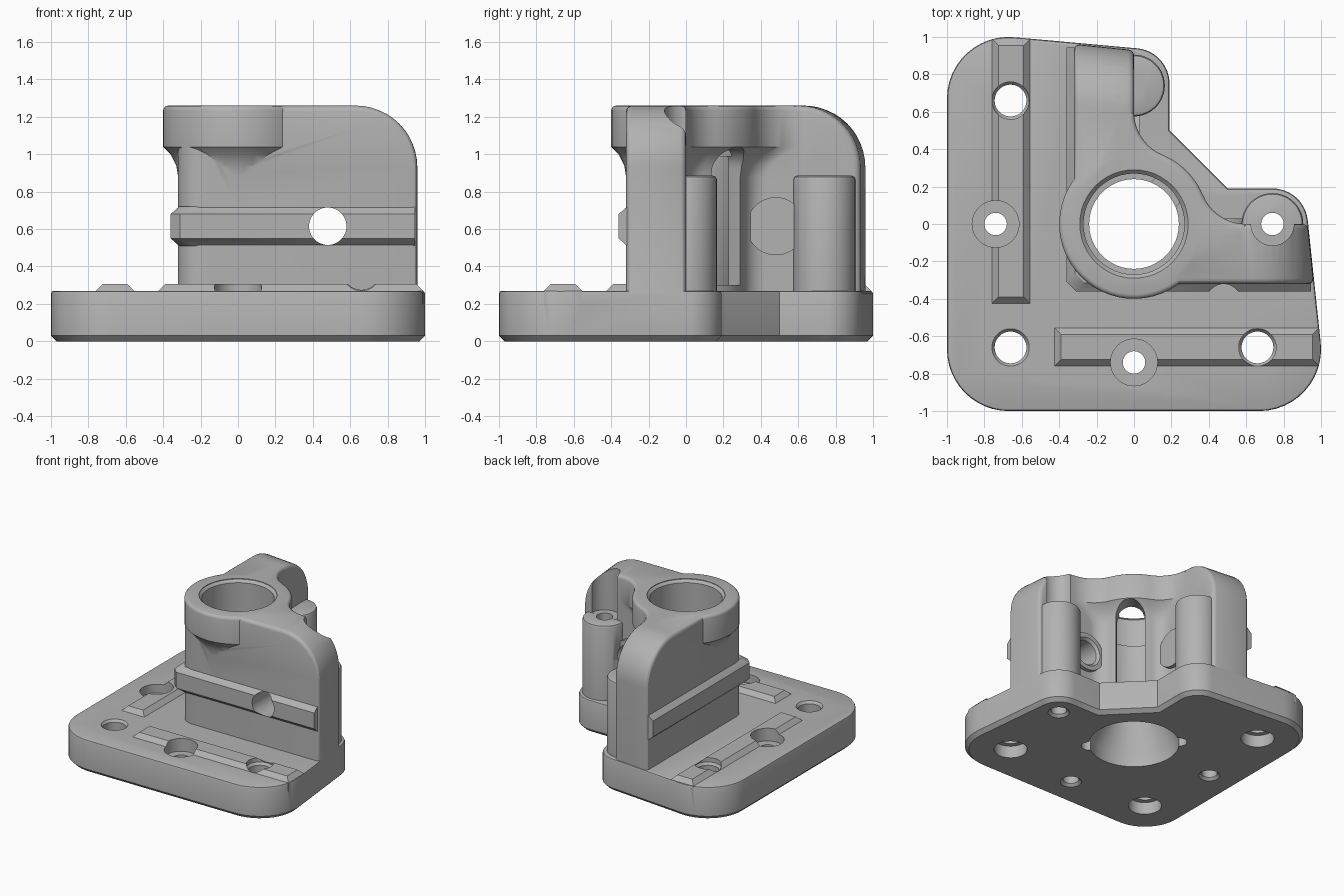
import bpy, bmesh
from math import sin, cos, pi, sqrt, atan2, asin, radians

if "Cube" in bpy.data.objects:
    bpy.data.objects.remove(bpy.data.objects["Cube"])

grey = bpy.data.materials.new("cast_grey")
grey.use_nodes = True
grey.diffuse_color = (0.45, 0.45, 0.45, 1)
grey.node_tree.nodes["Principled BSDF"].inputs["Base Color"].default_value = (0.45, 0.45, 0.45, 1)


def arc(cx, cy, r, a, b, n=12):
    angles = [radians(a + (b - a) * i / n) for i in range(n + 1)]
    return [(cx + r * cos(t), cy + r * sin(t)) for t in angles]


def flat(points, z):
    return [(x, y, z) for x, y in points]


def loft(name, rings, swap=False, bevels=()):
    """Skin rings into a closed solid; swap mirrors it across the x = y plane.
    Each bevel is (edge test, width, segments)."""
    bm = bmesh.new()
    loops = [[bm.verts.new(p) for p in ring] for ring in rings]
    for a, b in zip(loops, loops[1:]):
        for i in range(len(a)):
            j = (i + 1) % len(a)
            bm.faces.new((a[i], a[j], b[j], b[i]))
    bm.faces.new(loops[0])
    bm.faces.new(loops[-1])
    bmesh.ops.recalc_face_normals(bm, faces=bm.faces)
    for test, width, segments in bevels:
        bmesh.ops.bevel(bm, geom=[e for e in bm.edges if test(e)], offset=width,
                        segments=segments, profile=0.5, affect='EDGES')
    if swap:
        for v in bm.verts:
            v.co.x, v.co.y = v.co.y, v.co.x
    bmesh.ops.recalc_face_normals(bm, faces=bm.faces)
    mesh = bpy.data.meshes.new(name)
    bm.to_mesh(mesh)
    bm.free()
    mesh.materials.append(grey)
    ob = bpy.data.objects.new(name, mesh)
    bpy.context.collection.objects.link(ob)
    return ob


def turned(name, x, y, profile, swap=False, bevels=()):
    """Upright round solid from (radius, height) pairs."""
    return loft(name, [flat(arc(x, y, r, 0, 352.5, 47), z) for r, z in profile], swap, bevels)


def at_height(z):
    return lambda e: all(abs(v.co.z - z) < 1e-4 for v in e.verts)


def sharp(e):
    return e.calc_face_angle(0) > 1


def combine(body, parts, operation):
    for part in parts:
        mod = body.modifiers.new(part.name, 'BOOLEAN')
        mod.operation, mod.object, mod.solver = operation, part, 'EXACT'
        bpy.ops.object.modifier_apply(modifier=mod.name)
        bpy.data.objects.remove(part)


# Base plate
outline = (arc(-.67, -.67, .33, 180, 270) + arc(.67, -.67, .33, 270, 366)
           + arc(.74, 0, .19, 6, 90) + [(.5, .19), (.19, .5)]
           + arc(0, .75, .19, 0, 84) + arc(-.67, .67, .33, 84, 180))
body = loft("bearing_bracket", [flat(outline, 0), flat(outline, .27)],
            bevels=[(at_height(0), .03, 1), (at_height(.27), .015, 2)])
bpy.context.view_layer.objects.active = body
body.select_set(True)
solids, cutters = [], []


# Hub with fillets that run into both walls, widening near the top
def hub_section(R, f, z):
    c = sqrt((R + f) ** 2 - f * f)
    a = math_deg(atan2(f, c))
    d = math_deg(asin(.1 / R))
    pts = (arc(c, f, f, 270, 180 + a, 10) + arc(0, 0, R, a, 90 - a, 10)[1:]
           + arc(f, c, f, 270 - a, 180, 10)[1:] + [(-.1, c)]
           + arc(0, 0, R, 90 + d, 360 - d, 36) + [(c, -.1)])
    return flat(pts, z)


def math_deg(t):
    return t * 180 / pi


hub_steps = [(.32, .12, .2), (.32, .12, .88), (.33, .15, .94), (.36, .2, 1), (.4, .25, 1.04), (.4, .25, 1.26)]
solids.append(loft("hub", [hub_section(*s) for s in hub_steps], bevels=[(at_height(1.26), .025, 3)]))

# Rounded tower corner beneath the hub
corner = arc(-.193, -.193, .127, 180, 270) + [(0, -.32), (0, 0), (-.32, 0)]
solids.append(loft("tower_corner", [flat(corner, .2), flat(corner, 1.2)]))

# Parts that appear once on each arm
for s in (False, True):
    # Wall with a large rounded top corner and slightly slanted end
    rings = []
    for y, end in ((-.32, .962), (0, .93)):
        pts = [(-.19, .2), (end, .2)] + arc(end - .33, .93, .33, 0, 90) + [(-.19, 1.26)]
        rings.append([(x, y, z) for x, z in pts])
    solids.append(loft("wall", rings, s, [(sharp, .03, 3)]))

    # Screw boss and the pad around the cross hole
    solids.append(turned("screw_boss", .74, 0, [(.165, .2), (.165, .885)], s, [(at_height(.885), .02, 2)]))
    pad = arc(.48, .615, .155, 0, 352.5, 47)
    solids.append(loft("hole_pad", [[(x, y, z) for x, z in pad] for y in (-.1, .03)], s))

    # Raised locating key on the plate
    key = []
    for z, inset in ((.2, 0), (.27, 0), (.305, .035)):
        x0, x1, y0, y1 = -.425 + inset, .99 - inset, -.76 + inset, -.555 - inset
        key.append([(x0, y0, z), (x1, y0, z), (x1, y1, z), (x0, y1, z)])
    solids.append(loft("plate_key", key, s))

    # Cross hole through the wall, flared on the pad side
    cross = [[(x, y, z) for x, z in arc(.48, .615, r, 0, 352.5, 47)]
             for r, y in ((.1, -.5), (.1, .01), (.12, .031), (.12, .2))]
    cutters.append(loft("cross_hole", cross, s))

    # Pocket and screw hole over the boss, counterbored hole in the key
    cutters.append(turned("boss_pocket", .74, 0, [(.115, .886), (.115, 1.4)], s))
    cutters.append(turned("boss_hole", .74, 0, [(.08, -.05), (.08, 0), (.06, .02), (.06, 1)], s))
    cutters.append(turned("key_hole", 0, -.74, [(.08, -.05), (.08, 0), (.06, .02), (.06, .2), (.125, .2001), (.125, .4)], s))

# Chamfered key band wrapping the tower
band = []
for o, z in ((.315, .51), (.36, .55), (.36, .68), (.315, .72)):
    pts = [(-o, .05 - o), (.05 - o, -o), (.945, -o), (.945, -.2), (-.2, -.2), (-.2, .945), (-o, .945)]
    band.append(flat(pts, z))
solids.append(loft("wall_key", band))

# Main bore with its stepped seat and flared mouth
bore = [(.34, -.05), (.34, .1), (.24, .26), (.24, .99), (.27, .991), (.27, 1.235), (.29, 1.255), (.29, 1.4)]
cutters.append(turned("main_bore", 0, 0, bore))
for side in (-1, 1):
    cutters.append(turned("bore_notch", side * .24, -side * .24, [(.06, -.05), (.06, .1)]))

# Arched window facing the inside corner
arch = [(-.11, .3), (.11, .3)] + arc(0, .93, .11, 0, 180)
cutters.append(loft("arched_window", [[((d + u) * .7071, (d - u) * .7071, z) for u, z in arch] for d in (0, .6)]))

# Plate mounting holes, counterbored from below
for x, y in ((-.66, -.66), (.66, -.66), (-.66, .66)):
    cutters.append(turned("mount_hole", x, y, [(.125, -.05), (.125, .1), (.085, .1001), (.085, .25), (.1, .27), (.1, .4)]))

combine(body, solids, 'UNION')
combine(body, cutters, 'DIFFERENCE')
bpy.ops.object.shade_smooth_by_angle(angle=radians(32))
